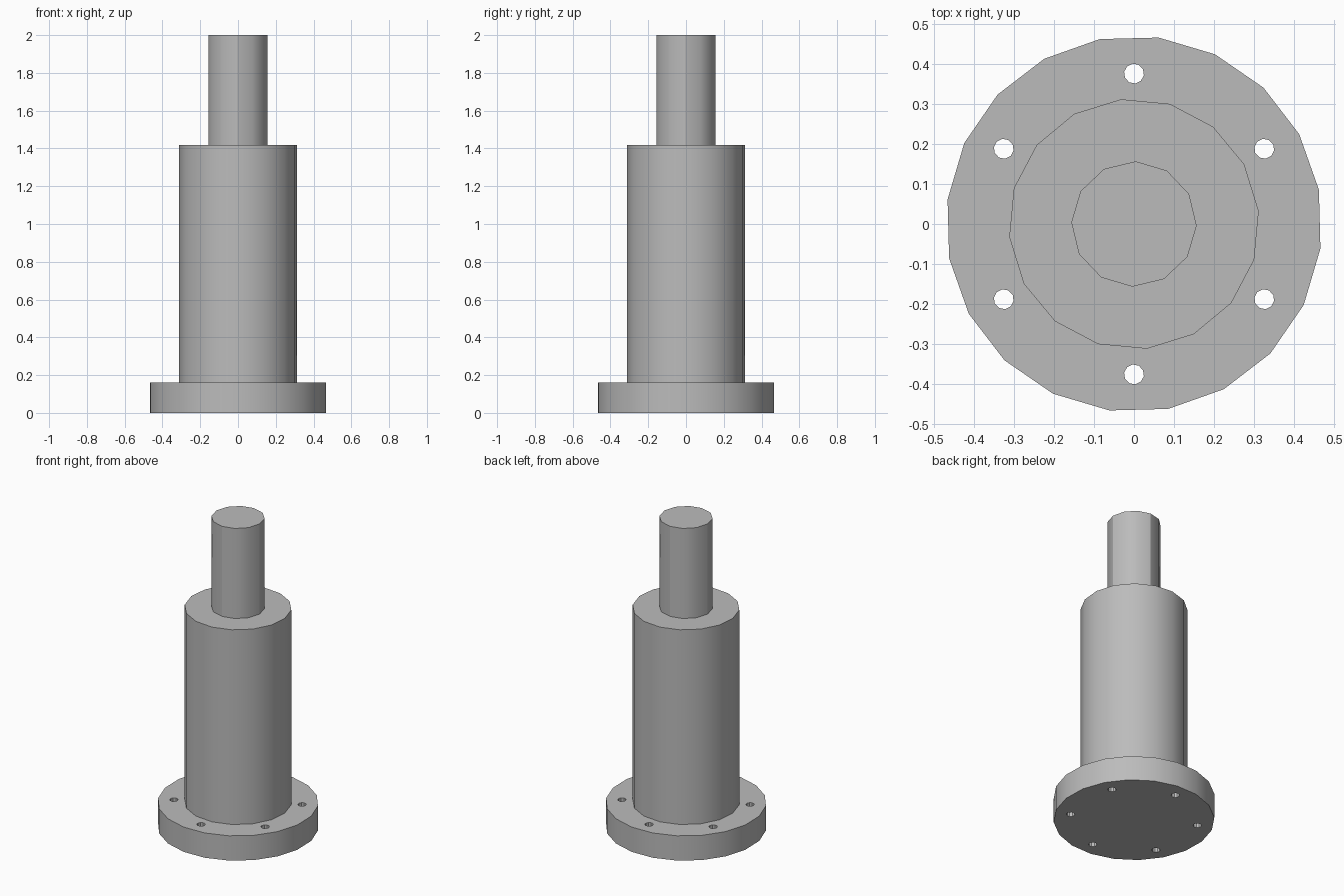
import bpy
import bmesh
from math import cos, sin, radians
from mathutils import Matrix

if "Cube" in bpy.data.objects:
    bpy.data.objects.remove(bpy.data.objects["Cube"], do_unlink=True)

# Material
GREY = (0.5, 0.5, 0.5, 1.0)
metal = bpy.data.materials.new("grey_metal")
metal.use_nodes = True
metal.diffuse_color = GREY
metal.node_tree.nodes["Principled BSDF"].inputs["Base Color"].default_value = GREY

# Shared proportions: each step is one unit wider than the one above
UNIT = 0.157
FLANGE_TOP, BODY_TOP, ROD_TOP = 0.16, 1.418, 2.0


def add_cylinder(bm, radius, sides, z0, z1, turn=0, centre=(0, 0)):
    place = (Matrix.Translation((*centre, (z0 + z1) / 2))
             @ Matrix.Rotation(radians(turn), 4, "Z"))
    # Blender's circle starts on the y axis
    bmesh.ops.create_cone(bm, cap_ends=True, segments=sides, radius1=radius,
                          radius2=radius, depth=z1 - z0, matrix=place)


def make_object(name, bm):
    mesh = bpy.data.meshes.new(name)
    bm.to_mesh(mesh)
    bm.free()
    mesh.materials.append(metal)
    obj = bpy.data.objects.new(name, mesh)
    bpy.context.collection.objects.link(obj)
    return obj


def activate(obj):
    bpy.ops.object.select_all(action="DESELECT")
    obj.select_set(True)
    bpy.context.view_layer.objects.active = obj


def make_step(name, radius, sides, z0, z1, turn):
    bm = bmesh.new()
    add_cylinder(bm, radius, sides, z0, z1, turn)
    return make_object(name, bm)


# Stepped shaft
flange = make_step("mounting_flange", 3 * UNIT, 20, 0, FLANGE_TOP, -7.5)
body = make_step("cylinder_body", 2 * UNIT, 16, FLANGE_TOP, BODY_TOP, 5.9)
rod = make_step("piston_rod", UNIT, 12, BODY_TOP, ROD_TOP, -1.5)

# Six bolt holes through the flange
bm = bmesh.new()
for i in range(6):
    a = radians(30 + 60 * i)
    spot = (2.4 * UNIT * cos(a), 2.4 * UNIT * sin(a))
    add_cylinder(bm, 0.025, 10, -0.1, FLANGE_TOP + 0.1, 8, spot)
cutter = make_object("bolt_hole_cutter", bm)
cutter.hide_render = True

activate(flange)
cut = flange.modifiers.new("bolt_holes", "BOOLEAN")
cut.operation = "DIFFERENCE"
cut.solver = "EXACT"
cut.object = cutter
bpy.ops.object.modifier_apply(modifier=cut.name)
bpy.data.objects.remove(cutter, do_unlink=True)

# Smooth round walls with crisp rims
for part in (flange, body, rod):
    activate(part)
    bpy.ops.object.shade_smooth_by_angle(angle=radians(30))
